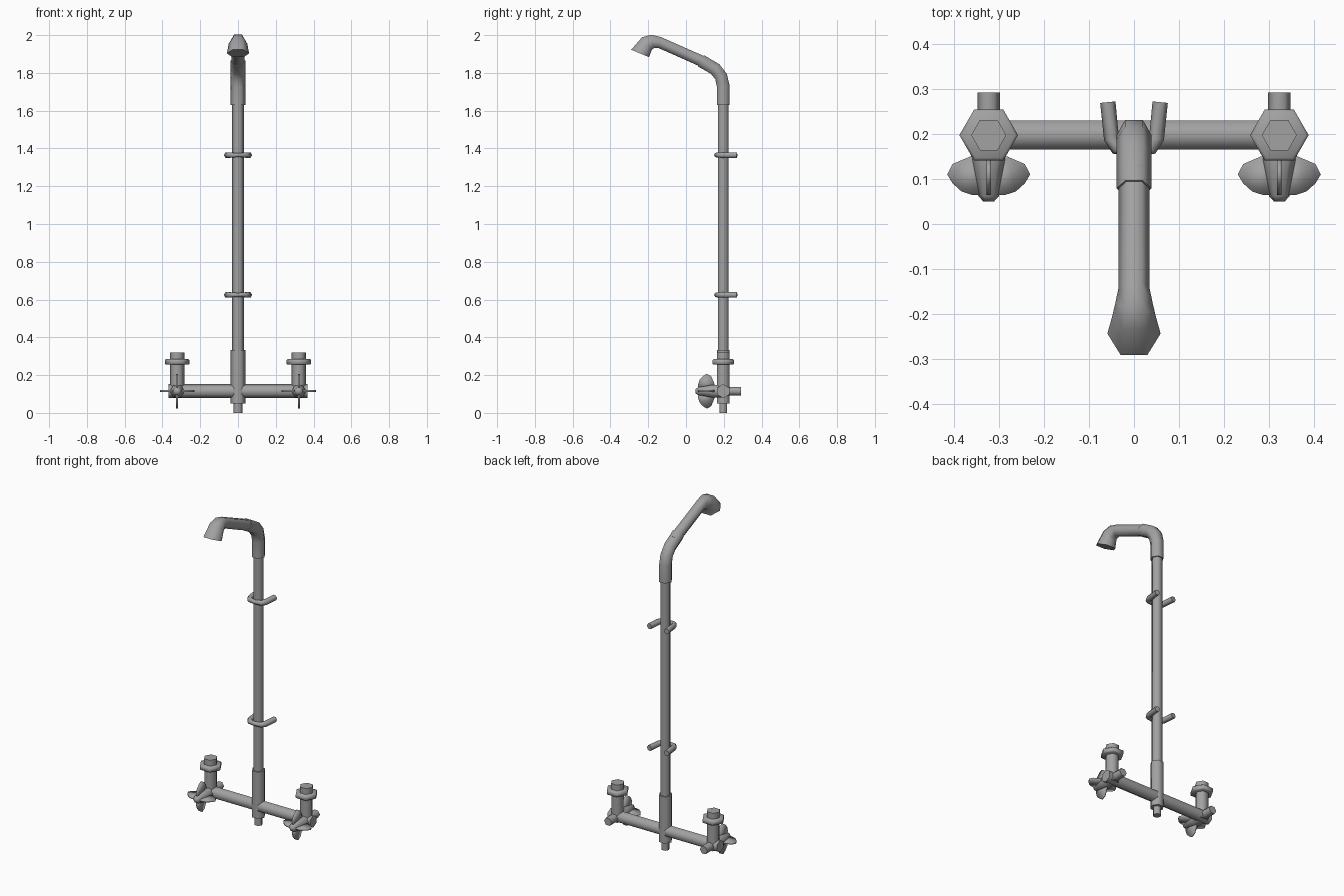
import bpy, bmesh, math
from mathutils import Vector

if "Cube" in bpy.data.objects:
    bpy.data.objects.remove(bpy.data.objects["Cube"])

# Dark grey metal
metal = bpy.data.materials.new("dark_metal")
metal.diffuse_color = (.36, .36, .36, 1)
metal.use_nodes = True
metal.node_tree.nodes["Principled BSDF"].inputs["Base Color"].default_value = metal.diffuse_color


def finish(name, bm, angle=65):
    bmesh.ops.recalc_face_normals(bm, faces=bm.faces)
    me = bpy.data.meshes.new(name)
    bm.to_mesh(me)
    bm.free()
    me.materials.append(metal)
    ob = bpy.data.objects.new(name, me)
    bpy.context.collection.objects.link(ob)
    bpy.ops.object.select_all(action='DESELECT')
    ob.select_set(True)
    bpy.context.view_layer.objects.active = ob
    bpy.ops.object.shade_smooth_by_angle(angle=math.radians(angle))
    return ob


def tube(name, path, radii, side, sides=6, turn=0.0, end_dir=None):
    """Capped polygonal tube along a planar path; 'side' is the plane normal."""
    bm = bmesh.new()
    pts = [Vector(p) for p in path]
    side = Vector(side)
    rings = []
    for i, p in enumerate(pts):
        a, b = pts[max(i - 1, 0)], pts[min(i + 1, len(pts) - 1)]
        t = (p - a).normalized() + (b - p).normalized()
        if end_dir and i == len(pts) - 1:
            t = Vector(end_dir)
        up = side.cross(t.normalized())
        ring = []
        for k in range(sides):
            ang = 2 * math.pi * k / sides + turn
            ring.append(bm.verts.new(p + radii[i] * (math.cos(ang) * side + math.sin(ang) * up)))
        rings.append(ring)
    for r, s in zip(rings, rings[1:]):
        for k in range(sides):
            n = (k + 1) % sides
            bm.faces.new((r[k], r[n], s[n], s[k]))
    bm.faces.new(rings[0])
    bm.faces.new(rings[-1])
    return finish(name, bm)


def blade(name, cx, cz, ang):
    """Thin leaf-shaped handle wing pointing radially from the valve axis."""
    outline = [(.152, .02), (.15, .04), (.133, .08), (.11, .092),
               (.09, .08), (.072, .06), (.064, .035), (.064, .01)]
    u = Vector((math.cos(ang), 0, math.sin(ang)))
    w = Vector((-math.sin(ang), 0, math.cos(ang))) * .005
    bm = bmesh.new()
    sets = []
    for s in (-1, 1):
        sets.append([bm.verts.new(Vector((cx, y, cz)) + u * r + w * s) for y, r in outline])
        bm.faces.new(sets[-1])
    for k in range(len(outline)):
        n = (k + 1) % len(outline)
        bm.faces.new((sets[0][k], sets[0][n], sets[1][n], sets[1][k]))
    return finish(name, bm, 120)


X, Z = (1, 0, 0), (0, 0, 1)
Y0, ZB = .197, .115


def upright(name, x, z0, z1, r):
    return tube(name, [(x, Y0, z0), (x, Y0, z1)], [r, r], X)


# Riser pipe, base sleeve and drain nub
upright("riser_pipe", 0, .30, 1.66, .031)
upright("base_sleeve", 0, .05, .333, .039)
upright("bottom_nub", 0, 0, .07, .024)

# Curved elbow sleeve
tube("elbow", [(0, .197, 1.63), (0, .197, 1.73), (0, .186, 1.78),
               (0, .155, 1.82), (0, .079, 1.864)], [.039] * 5, X)

# Spout arm with flared head whose face points mostly down
tube("spout_head", [(0, .12, 1.846), (0, -.14, 1.961), (0, -.178, 1.966),
                    (0, -.207, 1.955), (0, -.243, 1.903)],
     [.034, .034, .042, .049, .059], X, end_dir=(0, -.38, -.92))

# Horizontal mixer bar
tube("mixer_bar", [(-.368, Y0, ZB), (.368, Y0, ZB)], [.037, .037], Z)

# Inlets and valves on both sides
for label, s in (("left", -1), ("right", 1)):
    x = .322 * s
    upright(label + "_inlet", x, .09, .26, .038)
    tube(label + "_nut", [(x, Y0, z) for z in (.255, .26, .28, .285)],
         [.058, .065, .065, .058], X)
    upright(label + "_inlet_end", x, .28, .32, .039)
    tube(label + "_wall_stub", [(x, .18, ZB), (x, .291, ZB)], [.025, .025], X)
    tube(label + "_valve_core", [(x, y, ZB) for y in (.20, .142, .062, .05)],
         [.037, .039, .023, .012], X)
    for k in range(4):
        blade(f"{label}_handle_wing_{k}", x, ZB, k * math.pi / 2)

# U-shaped pipe clips
half = [(.058, .27), (.05, .19), (.038, .168)]
for name, z in (("lower_clip", .625), ("upper_clip", 1.365)):
    path = [(-x, y, z) for x, y in half] + [(0, .16, z)] + [(x, y, z) for x, y in half[::-1]]
    tube(name, path, [.017, .017, .015, .012, .015, .017, .017], Z, turn=math.pi / 6)
